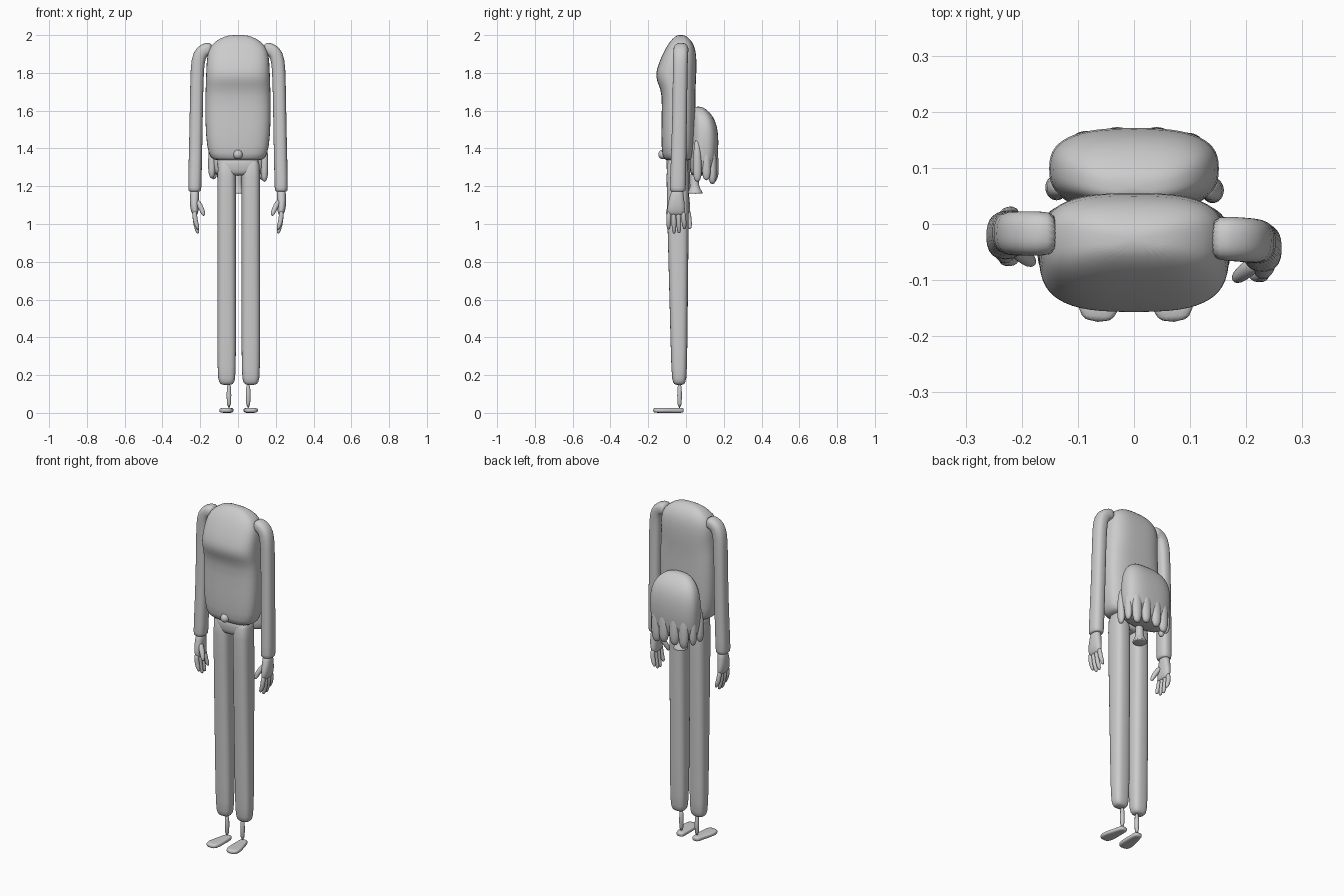
import bpy, bmesh, math
from mathutils import Vector


def sweep(name, rows, ref=(0, 1, 0), power=2.0, axis=None, seg=20):
    """Loft rings along a path; rows are (x, y, z, half width, half depth along ref)."""
    bm = bmesh.new()
    pts = [Vector(r[:3]) for r in rows]
    rings = []
    for i, r in enumerate(rows):
        t = Vector(axis) if axis else pts[min(i + 1, len(pts) - 1)] - pts[max(i - 1, 0)]
        t.normalize()
        u = Vector(ref).cross(t).normalized()
        v = t.cross(u)
        ring = []
        for k in range(seg):
            a = 2 * math.pi * (k + 0.5) / seg
            c, s = math.cos(a), math.sin(a)
            cu = math.copysign(abs(c) ** (2 / power), c) * r[3]
            sv = math.copysign(abs(s) ** (2 / power), s) * r[4]
            ring.append(bm.verts.new(pts[i] + u * cu + v * sv))
        rings.append(ring)
    for a, b in zip(rings, rings[1:]):
        for k in range(seg):
            j = (k + 1) % seg
            bm.faces.new((a[k], a[j], b[j], b[k]))
    bm.faces.new(rings[0][::-1])
    bm.faces.new(rings[-1])
    bmesh.ops.recalc_face_normals(bm, faces=bm.faces)
    me = bpy.data.meshes.new(name)
    bm.to_mesh(me)
    bm.free()
    me.polygons.foreach_set("use_smooth", [True] * len(me.polygons))
    ob = bpy.data.objects.new(name, me)
    bpy.context.collection.objects.link(ob)
    ob.modifiers.new("smooth", 'SUBSURF').levels = 1
    ob.modifiers["smooth"].render_levels = 1
    return ob


def body(name, rows, power):
    """Upright loft from (z, half width, front y, back y)."""
    return sweep(name, [(0, (f + b) / 2, z, w, (b - f) / 2) for z, w, f, b in rows],
                 power=power, axis=(0, 0, 1), seg=28)


# Torso with bulging chest
body("torso", [
    (1.335, .115, -.10, .02), (1.345, .145, -.122, .035), (1.40, .166, -.131, .045),
    (1.55, .175, -.131, .05), (1.69, .173, -.125, .05), (1.74, .171, -.148, .052),
    (1.78, .17, -.16, .054), (1.82, .168, -.156, .056), (1.89, .165, -.129, .056),
    (1.945, .148, -.10, .045), (1.982, .10, -.072, .02), (2.002, .045, -.045, -.01)], 3.0)

# Button at the hem and hips
bpy.ops.mesh.primitive_uv_sphere_add(segments=20, ring_count=12, radius=.025, location=(0, -.122, 1.368))
bpy.context.object.name = "button"
bpy.ops.object.shade_smooth()
body("hips", [(1.255, .06, -.085, .0), (1.27, .10, -.10, .012), (1.31, .113, -.105, .015),
              (1.37, .113, -.105, .015)], 3.0)

for s, side in ((1, "right"), (-1, "left")):
    # Trouser leg, ankle and foot
    lx = s * .064 + .004
    sweep(side + "_leg", [
        (lx, -.036, .147, .025, .022), (lx, -.036, .16, .042, .034), (lx, -.036, .20, .049, .042),
        (lx, -.038, .5, .05, .047), (lx, -.042, 1.0, .05, .057), (lx, -.045, 1.28, .05, .06),
        (lx, -.045, 1.36, .046, .056)], power=2.8, axis=(0, 0, 1))
    ax = s * .051 + .003
    sweep(side + "_ankle", [(ax, -.034, .015, .014, .014), (ax, -.034, .17, .014, .014)], seg=12)
    sweep(side + "_foot", [
        (ax, -.012, .0135, .015, .010), (ax, -.02, .0135, .024, .0135), (ax + s * .004, -.06, .0135, .029, .0135),
        (ax + s * .013, -.12, .0135, .039, .0135), (ax + s * .016, -.155, .0135, .037, .0135),
        (ax + s * .017, -.175, .0135, .022, .011)], ref=(0, 0, 1), power=3.2)

    # Sleeve bending over the shoulder; left arm sits further back
    d = 0 if s > 0 else .022
    sweep(side + "_sleeve", [
        (s * .135, -.025 + d * .4, 1.925, .034, .037), (s * .165, -.026 + d * .4, 1.927, .037, .040),
        (s * .195, -.028 + d * .5, 1.91, .038, .040), (s * .212, -.03 + d * .6, 1.87, .037, .040),
        (s * .218, -.031 + d * .7, 1.78, .035, .039), (s * .222, -.035 + d, 1.5, .035, .039),
        (s * .229, -.043 + d, 1.2, .036, .043), (s * .229, -.044 + d, 1.175, .034, .042),
        (s * .229, -.044 + d, 1.17, .026, .032)], power=2.5)

    # Hand with palm, fingers and thumb
    d *= 1.3
    sweep(side + "_palm", [
        (s * .229, -.044 + d, 1.19, .022, .03), (s * .23, -.048 + d, 1.15, .025, .036),
        (s * .232, -.052 + d, 1.10, .024, .047), (s * .228, -.053 + d, 1.06, .019, .047),
        (s * .225, -.053 + d, 1.045, .010, .04)], power=2.4)
    for i, (y0, y1, z1) in enumerate(((-.09, -.092, .97), (-.065, -.063, .948),
                                      (-.04, -.037, .950), (-.016, -.008, .972))):
        sweep(f"{side}_finger_{i + 1}", [
            (s * .23, y0 + d, 1.075, .013, .013), (s * .228, (y0 + y1) / 2 + d, 1.02, .0135, .0135),
            (s * .217, y1 + d, z1 + .02, .012, .0125), (s * .21, y1 + d, z1, .006, .006)], seg=12)
    sweep(side + "_thumb", [
        (s * .222, -.065 + d, 1.13, .014, .016), (s * .20, -.082 + d, 1.095, .015, .016),
        (s * .185, -.095 + d, 1.06, .013, .013), (s * .18, -.098 + d, 1.042, .006, .006)], seg=12)

# Hanging domed mass on the back
body("back_dome", [
    (1.255, .105, .03, .13), (1.27, .135, .02, .152), (1.34, .150, .02, .168),
    (1.44, .154, .025, .174), (1.52, .147, .03, .166), (1.575, .122, .035, .142),
    (1.61, .08, .04, .105), (1.622, .035, .05, .08)], 2.7)

# Hanging locks around its lower rim
locks = [(-.138, .065, 1.24), (-.128, .115, 1.235), (-.085, .143, 1.215), (-.03, .150, 1.225),
         (.04, .150, 1.225), (.095, .140, 1.21), (.13, .108, 1.23), (.140, .06, 1.222)]
for i, (x, y, z) in enumerate(locks):
    w = .031 if abs(x) < .1 else .021
    sweep(f"lock_{i + 1}", [
        (x * .93, y * .95, 1.45, w * .5, .012), (x, y, 1.38, w, .021), (x, y, 1.30, w, .024),
        (x, y, z + .03, w * .9, .023), (x, y, z, w * .45, .011)], axis=(0, 0, 1), seg=16)

# Flared stem below the dome
sweep("stem", [(0, .045, 1.30, .022, .022), (0, .045, 1.215, .022, .022), (0, .047, 1.19, .026, .026),
               (0, .049, 1.165, .042, .042), (0, .049, 1.16, .041, .041)], axis=(0, 0, 1))
